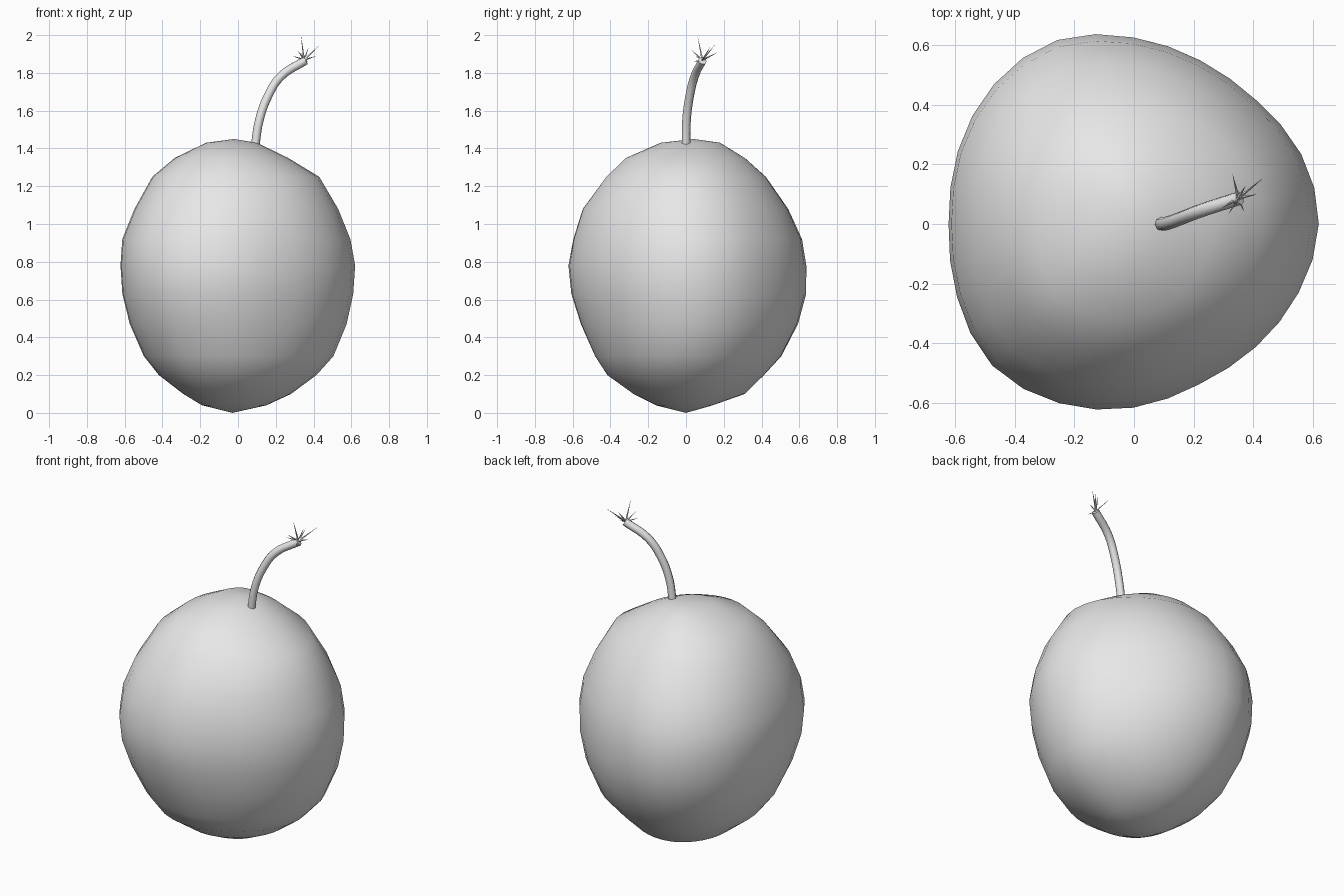
import bpy
import bmesh
from math import cos, sin, tau, radians
from mathutils import Vector

cube = bpy.data.objects.get("Cube")
if cube:
    bpy.data.objects.remove(cube, do_unlink=True)

grey = bpy.data.materials.new("plain grey")
grey.use_nodes = True
grey.diffuse_color = (0.8, 0.8, 0.8, 1)
grey.node_tree.nodes["Principled BSDF"].inputs["Base Color"].default_value = grey.diffuse_color


def finish(obj, angle):
    """Assign the material and smooth everything but the sharp edges."""
    obj.data.materials.clear()
    obj.data.materials.append(grey)
    bpy.ops.object.select_all(action="DESELECT")
    obj.select_set(True)
    bpy.context.view_layer.objects.active = obj
    bpy.ops.object.shade_smooth_by_angle(angle=radians(angle))


def mesh_object(name, bm, angle):
    bmesh.ops.recalc_face_normals(bm, faces=bm.faces)
    mesh = bpy.data.meshes.new(name)
    bm.to_mesh(mesh)
    bm.free()
    obj = bpy.data.objects.new(name, mesh)
    bpy.context.collection.objects.link(obj)
    finish(obj, angle)
    return obj


# Lumpy body: plan outline as radii at equal angles, counter-clockwise from +x
HALF = 0.625
plan = [.625, .612, .585, .592, .626, .67, .665, .64,
        .622, .643, .674, .652, .616, .58, .582, .602]
radii = []
for i, r in enumerate(plan):
    before, after, beyond = plan[i - 1], plan[(i + 1) % len(plan)], plan[(i + 2) % len(plan)]
    radii += [r, (9 * (r + after) - before - beyond) / 16]

# Extents at each height: z, right, left, front, back
levels = [
    (.04, -.19, .15, -.16, .14),
    (.1, -.29, .28, -.28, .31),
    (.2, -.42, .415, -.42, .41),
    (.3, -.5, .505, -.485, .5),
    (.47, -.575, .575, -.56, .585),
    (.63, -.615, .61, -.61, .625),
    (.78, -.625, .62, -.625, .625),
    (.92, -.615, .595, -.6, .605),
    (1.08, -.55, .53, -.55, .535),
    (1.25, -.455, .43, -.425, .42),
    (1.35, -.335, .265, -.32, .31),
    (1.43, -.17, .1, -.135, .18),
]

bm = bmesh.new()
count = len(radii)
rings = []
for z, x0, x1, y0, y1 in levels:
    roundness = 0.5 * abs(z - 0.72) / 0.72     # sections grow rounder to the poles
    ring = []
    for i, r in enumerate(radii):
        a = tau * i / count
        k = (r + (HALF - r) * roundness) / HALF
        ring.append(bm.verts.new(((x0 + x1) / 2 + k * cos(a) * (x1 - x0) / 2,
                                  (y0 + y1) / 2 + k * sin(a) * (y1 - y0) / 2, z)))
    rings.append(ring)
bottom = bm.verts.new((-.03, 0, 0))
top = bm.verts.new((-.02, .04, 1.45))
for i in range(count):
    j = (i + 1) % count
    for low, high in zip(rings, rings[1:]):
        bm.faces.new((low[i], low[j], high[j], high[i]))
    bm.faces.new((bottom, rings[0][j], rings[0][i]))
    bm.faces.new((top, rings[-1][i], rings[-1][j]))
mesh_object("body", bm, 60)

# Curved cord rising from the top
path = [(.09, 0, 1.41), (.113, .003, 1.55), (.16, .02, 1.68),
        (.225, .045, 1.78), (.355, .087, 1.865)]
curve = bpy.data.curves.new("cord", "CURVE")
curve.dimensions = "3D"
curve.bevel_depth = 0.023
curve.bevel_resolution = 2
curve.resolution_u = 5
curve.use_fill_caps = True
spline = curve.splines.new("BEZIER")
spline.bezier_points.add(len(path) - 1)
for point, co in zip(spline.bezier_points, path):
    point.co = co
    point.handle_left_type = point.handle_right_type = "AUTO"
cord = bpy.data.objects.new("cord", curve)
bpy.context.collection.objects.link(cord)
bpy.ops.object.select_all(action="DESELECT")
cord.select_set(True)
bpy.context.view_layer.objects.active = cord
bpy.ops.object.convert(target="MESH")
finish(bpy.context.view_layer.objects.active, 50)

# Thin spikes bursting from the cord end
start = Vector((.35, .087, 1.868))
tips = [(.333, .06, 2), (.435, .155, 1.95), (.33, .17, 1.91), (.29, .05, 1.89),
        (.315, .03, 1.92), (.415, .1, 1.89), (.375, .13, 1.94), (.37, .04, 1.86)]
bm = bmesh.new()
for tip in tips:
    axis = Vector(tip) - start
    place = axis.to_track_quat("Z", "Y").to_matrix().to_4x4()
    place.translation = start + axis / 2
    bmesh.ops.create_cone(bm, cap_ends=True, segments=4, radius1=0.006, radius2=0,
                          depth=axis.length, matrix=place)
mesh_object("spark_spikes", bm, 30)
